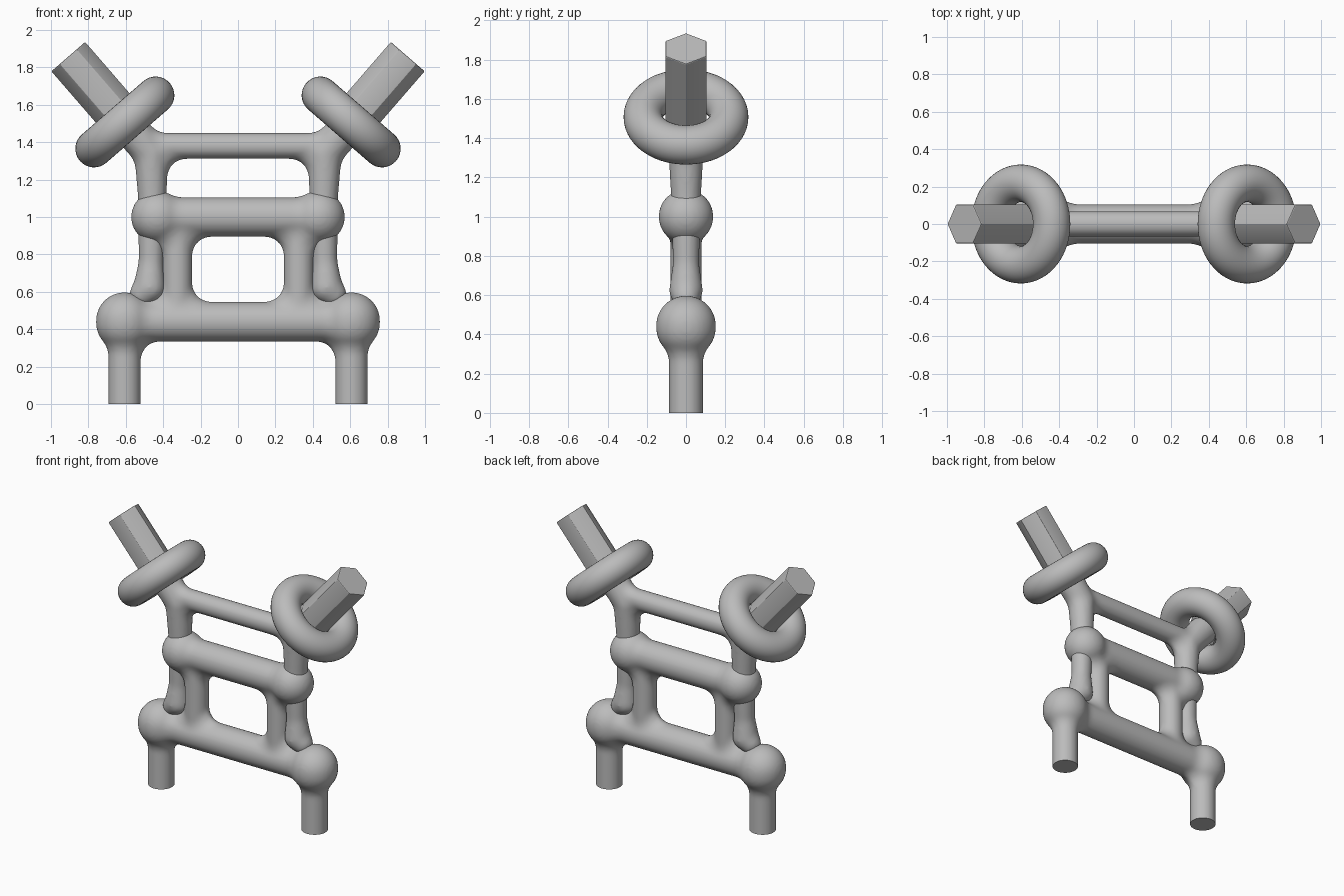
import bpy, bmesh, math
from mathutils import Vector, Matrix

cube = bpy.data.objects.get("Cube")
if cube:
    bpy.data.objects.remove(cube, do_unlink=True)

FILLET = 0.07                     # radius of the blends between tubes
TILT = 0.714                      # outward lean of the arms
RING = Vector((0.605, 0, 1.508))  # ring centre on the left side

grey = bpy.data.materials.new("plain grey")
grey.use_nodes = True
grey.diffuse_color = (0.5, 0.5, 0.5, 1)
grey.node_tree.nodes["Principled BSDF"].inputs["Base Color"].default_value = (0.5, 0.5, 0.5, 1)


def finish(obj, angle):
    obj.data.materials.clear()
    obj.data.materials.append(grey)
    bpy.ops.object.select_all(action='DESELECT')
    obj.select_set(True)
    bpy.context.view_layer.objects.active = obj
    bpy.ops.object.shade_smooth_by_angle(angle=math.radians(angle))


def add_object(name, bm):
    mesh = bpy.data.meshes.new(name)
    bm.to_mesh(mesh)
    bm.free()
    obj = bpy.data.objects.new(name, mesh)
    bpy.context.collection.objects.link(obj)
    return obj


def capsule(bm, a, ra, b, rb):
    """Tapered round-ended tube between two (x, z) points, swollen by FILLET."""
    part = bmesh.new()
    for (x, z), r in ((a, ra), (b, rb)):
        bmesh.ops.create_icosphere(part, subdivisions=4, radius=r + FILLET,
                                   matrix=Matrix.Translation((x, 0, z)))
    hull = bmesh.ops.convex_hull(part, input=part.verts[:])
    spare = {v for v in hull["geom_interior"] if isinstance(v, bmesh.types.BMVert)}
    bmesh.ops.delete(part, geom=list(spare), context='VERTS')
    # Keep only the outer skin
    loose = [v for v in part.verts if not v.link_faces]
    bmesh.ops.delete(part, geom=loose, context='VERTS')
    inner = [f for f in part.faces if any(not e.is_manifold for e in f.edges)]
    if inner:
        points = [v.co.copy() for v in part.verts]
        part.clear()
        for p in points:
            part.verts.new(p)
        bmesh.ops.convex_hull(part, input=part.verts[:])
    bmesh.ops.recalc_face_normals(part, faces=part.faces[:])
    temp = bpy.data.meshes.new("temp")
    part.to_mesh(temp)
    part.free()
    bm.from_mesh(temp)
    bpy.data.meshes.remove(temp)


def blended(name, tubes):
    """Fuse the swollen tubes, then shrink the skin back so the joints fillet."""
    bm = bmesh.new()
    for a, ra, b, rb in tubes:
        capsule(bm, a, ra, b, rb)
    obj = add_object(name, bm)

    def remesh(size):
        m = obj.modifiers.new("fuse", 'REMESH')
        m.mode = 'VOXEL'
        m.voxel_size = size

    def smooth(count):
        m = obj.modifiers.new("soften", 'SMOOTH')
        m.factor = 0.5
        m.iterations = count

    remesh(0.013)
    smooth(6)
    shrink = obj.modifiers.new("shrink", 'DISPLACE')
    shrink.direction = 'NORMAL'
    shrink.mid_level = 0
    shrink.strength = -FILLET
    remesh(0.012)
    smooth(4)

    deps = bpy.context.evaluated_depsgraph_get()
    mesh = bpy.data.meshes.new_from_object(obj.evaluated_get(deps))
    obj.modifiers.clear()
    obj.data = mesh
    # Cut the feet flat on the ground
    bm = bmesh.new()
    bm.from_mesh(mesh)
    bmesh.ops.bisect_plane(bm, geom=bm.verts[:] + bm.edges[:] + bm.faces[:],
                           plane_co=(0, 0, 0), plane_no=(0, 0, 1), clear_inner=True)
    edges = [e for e in bm.edges if e.is_boundary]
    if edges:
        bmesh.ops.holes_fill(bm, edges=edges, sides=0)
    bmesh.ops.recalc_face_normals(bm, faces=bm.faces[:])
    bm.to_mesh(mesh)
    bm.free()
    finish(obj, 40)


# Lower frame: two beams, with legs, ball joints and inner posts on each side
frame = [((-0.6, 0.44), 0.106, (0.6, 0.44), 0.106),
         ((-0.43, 1.0), 0.106, (0.43, 1.0), 0.106)]
# Upper frame: top beam, with outer posts and leaning necks on each side
upper = [((-0.46, 1.38), 0.07, (0.46, 1.38), 0.07)]
for s in (1, -1):
    frame += [((s * 0.607, -0.15), 0.087, (s * 0.607, 0.4), 0.087),
              ((s * 0.607, 0.435), 0.153, (s * 0.607, 0.445), 0.153),
              ((s * 0.43, 1.0), 0.14, (s * 0.432, 1.0), 0.14),
              ((s * 0.325, 0.44), 0.08, (s * 0.325, 1.0), 0.08)]
    upper += [((s * 0.458, 1.1), 0.077, (s * 0.465, 1.34), 0.09),
              ((s * 0.465, 0.72), 0.066, (s * 0.458, 1.1), 0.077),
              ((s * 0.473, 0.625), 0.086, (s * 0.465, 0.76), 0.066),
              ((s * 0.473, 0.625), 0.086, (s * 0.51, 0.59), 0.07),
              ((s * 0.465, 1.34), 0.09, (s * RING.x, RING.z), 0.1)]
blended("lower_frame", frame)
blended("upper_frame", upper)

for side, s in (("left", 1), ("right", -1)):
    centre = Vector((s * RING.x, 0, RING.z))

    # Ring around the arm
    bpy.ops.mesh.primitive_torus_add(major_segments=64, minor_segments=32,
                                     major_radius=0.218, minor_radius=0.1,
                                     location=centre, rotation=(0, s * TILT, 0))
    ring = bpy.context.object
    ring.name = side + "_ring"
    finish(ring, 60)

    # Six-sided arm with softened edges
    bm = bmesh.new()
    for z in (0, 0.462):
        for k in range(6):
            a = k * math.pi / 3
            bm.verts.new((0.121 * math.cos(a), 0.121 * math.sin(a), z))
    bmesh.ops.convex_hull(bm, input=bm.verts[:])
    bmesh.ops.dissolve_limit(bm, angle_limit=0.05, verts=bm.verts[:], edges=bm.edges[:])
    bmesh.ops.recalc_face_normals(bm, faces=bm.faces[:])
    bmesh.ops.bevel(bm, geom=bm.edges[:], offset=0.006, segments=2,
                    profile=0.5, affect='EDGES')
    arm = add_object(side + "_arm", bm)
    arm.location = centre
    arm.rotation_euler = (0, s * TILT, 0)
    finish(arm, 20)
